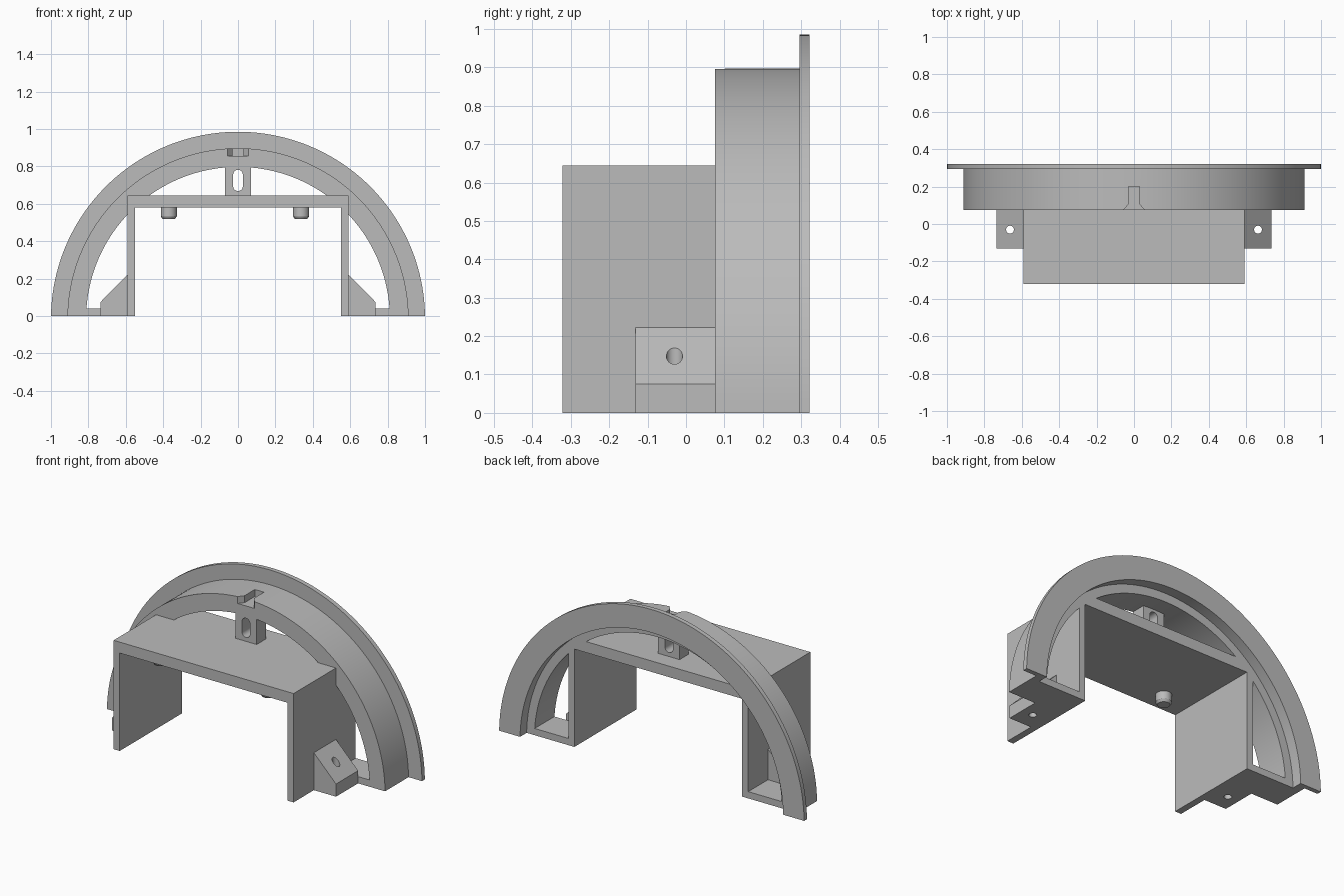
import bpy, bmesh, math
from mathutils import Matrix

if "Cube" in bpy.data.objects:
    bpy.data.objects.remove(bpy.data.objects["Cube"], do_unlink=True)

grey = bpy.data.materials.new("plain_grey")
grey.use_nodes = True
COLOUR = (0.5, 0.5, 0.5, 1)
grey.diffuse_color = COLOUR
grey.node_tree.nodes["Principled BSDF"].inputs["Base Color"].default_value = COLOUR


def finish(name, bm, smooth=False):
    bmesh.ops.recalc_face_normals(bm, faces=bm.faces)
    mesh = bpy.data.meshes.new(name)
    bm.to_mesh(mesh)
    bm.free()
    ob = bpy.data.objects.new(name, mesh)
    bpy.context.collection.objects.link(ob)
    mesh.materials.append(grey)
    if smooth:
        shade(ob)
    return ob


def shade(ob):
    bpy.ops.object.select_all(action='DESELECT')
    ob.select_set(True)
    bpy.context.view_layer.objects.active = ob
    bpy.ops.object.shade_smooth_by_angle(angle=math.radians(30))


def prism(name, points, start, end, axis='Y'):
    """Extrude an outline along Y (points are x, z) or Z (points are x, y)."""
    bm = bmesh.new()
    def place(a, b, t):
        return (a, t, b) if axis == 'Y' else (a, b, t)
    ends = [[bm.verts.new(place(a, b, t)) for a, b in points] for t in (start, end)]
    bm.faces.new(ends[0])
    bm.faces.new(ends[1])
    n = len(points)
    for i in range(n):
        j = (i + 1) % n
        bm.faces.new((ends[0][i], ends[0][j], ends[1][j], ends[1][i]))
    return finish(name, bm)


def cut(ob, cutter):
    mod = ob.modifiers.new("cut", 'BOOLEAN')
    mod.operation = 'DIFFERENCE'
    mod.solver = 'EXACT'
    mod.object = cutter
    bpy.context.view_layer.objects.active = ob
    bpy.ops.object.modifier_apply(modifier=mod.name)
    bpy.data.objects.remove(cutter, do_unlink=True)
    shade(ob)


def circle(cx, cy, r, n=32):
    return [(cx + r * math.cos(math.tau * i / n), cy + r * math.sin(math.tau * i / n))
            for i in range(n)]


# Half-round frame: stepped section swept over the arch, ends flat on the ground
DROP, STEPS = 0.015, 96
FRONT, REAR = 0.075, 0.26
section = [(0.812, FRONT), (0.912, FRONT), (0.912, 0.295), (1, 0.295),
           (1, 0.322), (0.863, 0.322), (0.863, REAR), (0.812, REAR)]
bm = bmesh.new()
rows = []
for i in range(STEPS + 1):
    row = []
    for r, y in section:
        low = math.asin(DROP / r)
        a = low + (math.pi - 2 * low) * i / STEPS
        row.append(bm.verts.new((r * math.cos(a), y, r * math.sin(a) - DROP)))
    rows.append(row)
for a, b in zip(rows, rows[1:]):
    for k in range(len(section)):
        m = (k + 1) % len(section)
        bm.faces.new((a[k], a[m], b[m], b[k]))
bm.faces.new(rows[0])
bm.faces.new(rows[-1])
arch = finish("arch_frame", bm, True)

# Funnel-shaped notch in the crown
notch = [(-0.06, 0.07), (0.06, 0.07), (0.03, 0.105), (0.03, 0.2), (-0.03, 0.2), (-0.03, 0.105)]
cut(arch, prism("notch_cutter", notch, 0.855, 0.95, 'Z'))

# Channel body: deck with two legs
half = [(0.59, 0.645), (0.59, 0), (0.55, 0), (0.55, 0.58)]
prism("channel_body", half + [(-x, z) for x, z in reversed(half)], -0.322, REAR)

# Slotted tab between deck and arch
tab = prism("slotted_tab", [(-0.07, 0.64), (0.07, 0.64), (0.07, 0.8), (-0.07, 0.8)], FRONT, 0.16)
slot = []
for i in range(26):
    a = math.pi * (i % 13) / 12 + (math.pi if i > 12 else 0)
    slot.append((0.026 * math.cos(a), (0.694 if i > 12 else 0.756) + 0.026 * math.sin(a)))
cut(tab, prism("slot_cutter", slot, 0, 0.25))

for side, s in (("left", 1), ("right", -1)):
    # Sloped foot with a vertical screw hole
    outline = [(0.59, 0), (0.735, 0), (0.735, 0.075), (0.59, 0.222)]
    foot = prism(side + "_foot", [(s * x, z) for x, z in outline], -0.132, FRONT)
    cut(foot, prism("hole_cutter", circle(s * 0.663, -0.03, 0.021), -0.1, 0.4, 'Z'))
    # Floor web joining leg and arch
    web = [(0.59, 0), (0.812, 0), (0.812, 0.04), (0.59, 0.04)]
    prism(side + "_floor_web", [(s * x, z) for x, z in web], FRONT, REAR)

# Chamfered pegs under the deck
for side, x in (("left", 0.337), ("right", -0.37)):
    bm = bmesh.new()
    for r1, r2, z0, z1 in ((0.034, 0.043, 0.52, 0.533), (0.043, 0.043, 0.533, 0.585)):
        bmesh.ops.create_cone(bm, cap_ends=True, segments=32, radius1=r1, radius2=r2,
                              depth=z1 - z0, matrix=Matrix.Translation((x, -0.2, (z0 + z1) / 2)))
    finish(side + "_peg", bm, True)
